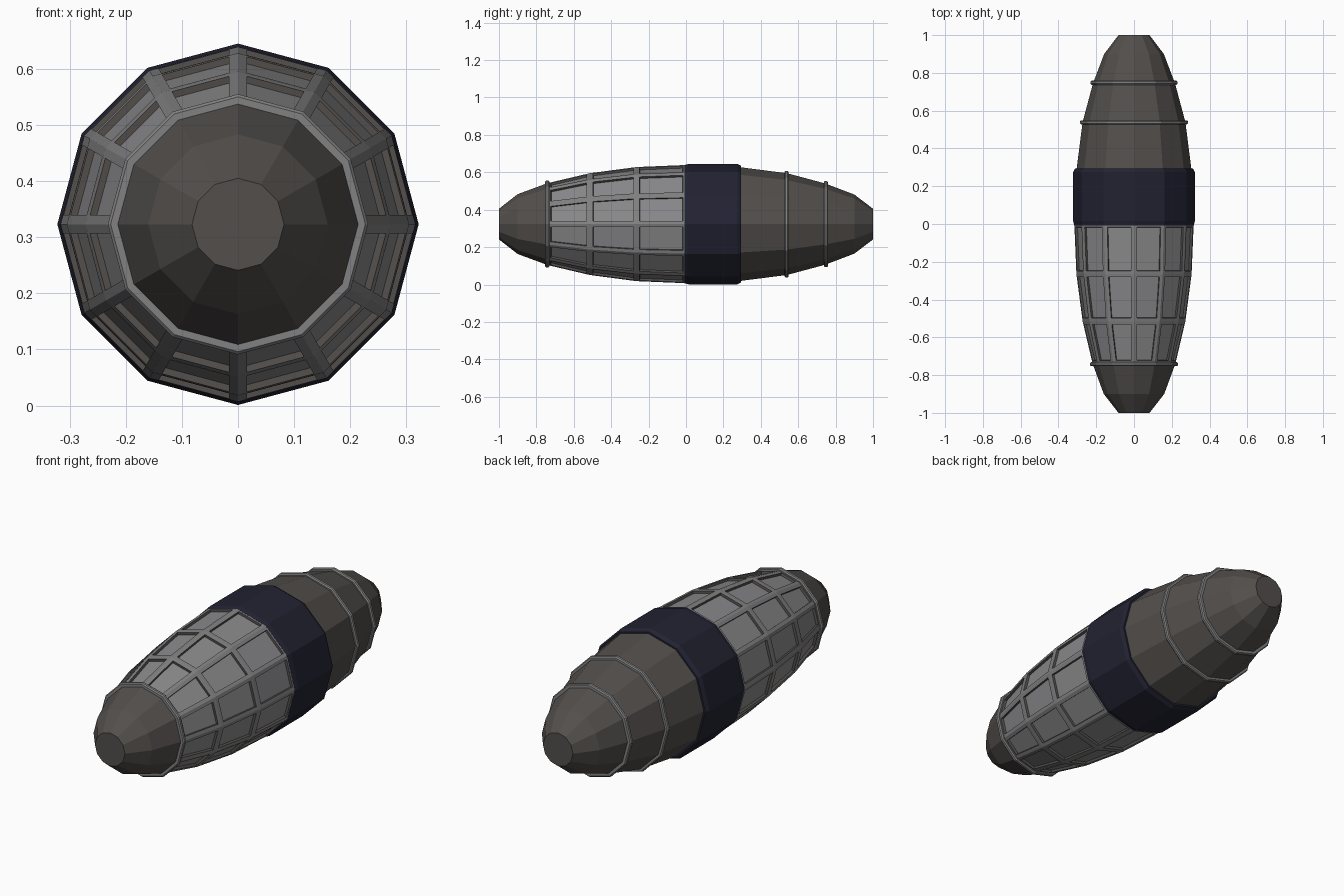
import bpy, bmesh, math

if "Cube" in bpy.data.objects:
    bpy.data.objects.remove(bpy.data.objects["Cube"])

SIDES, CZ = 12, 0.323


def mat(name, rgb):
    m = bpy.data.materials.new(name)
    m.diffuse_color = (*rgb, 1)
    m.use_nodes = True
    m.node_tree.nodes["Principled BSDF"].inputs["Base Color"].default_value = m.diffuse_color
    return m


HULL = mat("dark hull", (0.085, 0.077, 0.072))
FRAME = mat("frame grey", (0.22, 0.22, 0.22))
PANE = mat("pane grey", (0.25, 0.25, 0.258))
NAVY = mat("navy band", (0.016, 0.016, 0.032))


def lathe(profile, closed=False):
    """Revolve (y, radius) points around the long axis."""
    bm = bmesh.new()
    rings = []
    for y, r in profile:
        rings.append([bm.verts.new((r * math.sin(2 * math.pi * i / SIDES), y,
                                    CZ + r * math.cos(2 * math.pi * i / SIDES)))
                      for i in range(SIDES)])
    pairs = list(zip(rings, rings[1:]))
    if closed:
        pairs.append((rings[-1], rings[0]))
    for a, b in pairs:
        for i in range(SIDES):
            j = (i + 1) % SIDES
            bm.faces.new((a[i], a[j], b[j], b[i]))
    if not closed:
        bm.faces.new(rings[0])
        bm.faces.new(rings[-1])
    bmesh.ops.recalc_face_normals(bm, faces=bm.faces)
    return bm


def finish(name, bm, mats):
    me = bpy.data.meshes.new(name)
    bm.to_mesh(me)
    bm.free()
    for m in mats:
        me.materials.append(m)
    ob = bpy.data.objects.new(name, me)
    bpy.context.collection.objects.link(ob)


# hull with recessed window panes on the front half
bm = lathe([(-1, 0.082), (-0.9, 0.16), (-0.74, 0.219), (-0.515, 0.272),
            (-0.265, 0.305), (0.0, 0.316), (0.29, 0.304), (0.54, 0.272),
            (0.745, 0.217), (0.9, 0.158), (1, 0.082)])
cells = [f for f in bm.faces if -0.74 < f.calc_center_median().y < 0]
for f in cells:
    f.material_index = 1
bmesh.ops.inset_individual(bm, faces=cells, thickness=0.017, use_even_offset=True)
walls = bmesh.ops.inset_individual(bm, faces=cells, thickness=0.001, depth=-0.012,
                                   use_even_offset=True)["faces"]
for f in walls:
    f.material_index = 0
for f in cells:
    f.material_index = 2
finish("hull", bm, [HULL, FRAME, PANE])

# wide waist band with bevelled edges
finish("waist_band", lathe([(-0.008, 0.29), (-0.008, 0.316), (0.015, 0.322),
                            (0.275, 0.322), (0.295, 0.312), (0.295, 0.29)], True), [NAVY])

# thin raised rings
for name, y, r in (("front_ring", -0.742, 0.219), ("rear_ring_inner", 0.538, 0.272),
                   ("rear_ring_outer", 0.748, 0.217)):
    w = 0.011
    finish(name, lathe([(y - w, r - 0.02), (y - w, r + 0.008), (y - w / 2, r + 0.013),
                        (y + w / 2, r + 0.013), (y + w, r + 0.008), (y + w, r - 0.02)],
                       True), [FRAME])
